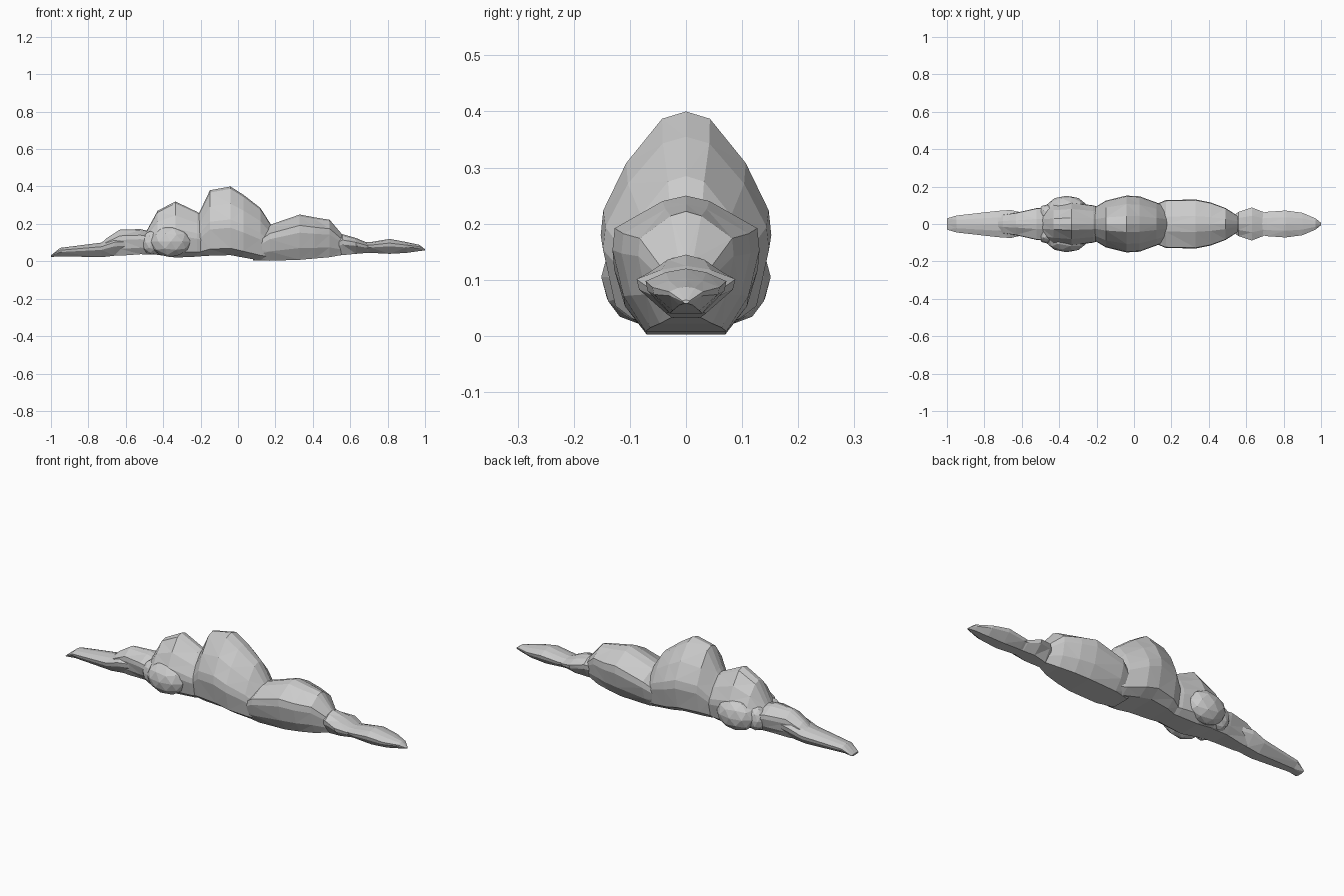
import bpy, bmesh
from mathutils import Vector

cube = bpy.data.objects.get("Cube")
if cube:
    bpy.data.objects.remove(cube)

mat = bpy.data.materials.new("cloud grey")
mat.use_nodes = True
grey = (0.6, 0.6, 0.6, 1)
mat.diffuse_color = grey
mat.node_tree.nodes["Principled BSDF"].inputs["Base Color"].default_value = grey

# Half cross-sections: (share of half width, share of height)
EGG = [(0, 1), (.28, .965), (.7, .75), (.97, .52), (1, .4), (.85, .1), (.52, 0)]
DOME = [(0, 1), (.32, .96), (.97, .76), (1, .6), (.85, .26), (.55, 0)]
WISP = [(0, 1), (.5, .92), (1, .72), (.95, .5), (.4, 0)]


def finish(bm, name):
    bmesh.ops.recalc_face_normals(bm, faces=bm.faces)
    mesh = bpy.data.meshes.new(name)
    bm.to_mesh(mesh)
    bm.free()
    mesh.materials.append(mat)
    obj = bpy.data.objects.new(name, mesh)
    bpy.context.collection.objects.link(obj)


def puff(name, half, stations):
    """Loft a mirrored section through stations of x, half width, bottom, top."""
    section = half + [(-y, z) for y, z in reversed(half) if y > 0]
    bm = bmesh.new()
    rings = [[bm.verts.new((x, y * w, lo + z * (hi - lo))) for y, z in section]
             for x, w, lo, hi in stations]
    n = len(section)
    for a, b in zip(rings, rings[1:]):
        for i in range(n):
            j = (i + 1) % n
            bm.faces.new((a[i], a[j], b[j], b[i]))
    bm.faces.new(rings[0])
    bm.faces.new(rings[-1])
    bmesh.ops.triangulate(bm, faces=bm.faces)
    finish(bm, name)


def side_puff(name, centre, size):
    """Faceted lump on the flank."""
    bm = bmesh.new()
    bmesh.ops.create_icosphere(bm, subdivisions=2, radius=1)
    for v in bm.verts:
        v.co = Vector(centre) + v.co * Vector(size)
    finish(bm, name)


# Main puffs, from the right end to the left end
puff("right_wisp", WISP, [
    (-1, .03, .023, .032), (-.95, .045, .027, .072), (-.73, .07, .022, .10),
    (-.66, .075, .03, .13), (-.55, .05, .04, .13)])
puff("right_small_puff", DOME, [
    (-.74, .03, .05, .09), (-.70, .05, .035, .125), (-.63, .06, .03, .17),
    (-.52, .085, .038, .172), (-.43, .09, .035, .15)])
puff("right_puff", EGG, [
    (-.49, .09, .04, .16), (-.43, .105, .035, .27), (-.335, .115, .02, .32),
    (-.22, .10, .025, .265), (-.12, .07, .035, .2)])
puff("middle_puff", EGG, [
    (-.24, .07, .05, .2), (-.2, .095, .027, .275), (-.15, .125, .03, .38),
    (-.04, .152, .033, .40), (.03, .148, .02, .355), (.12, .115, .004, .285),
    (.18, .09, .004, .19)])
puff("left_puff", DOME, [
    (.08, .09, .004, .11), (.17, .128, .003, .195), (.33, .131, .008, .25),
    (.41, .115, .015, .235), (.49, .085, .022, .222), (.56, .04, .035, .14)])
puff("left_small_puff", WISP, [
    (.51, .03, .03, .12), (.56, .065, .033, .145), (.63, .088, .04, .125),
    (.69, .065, .045, .10), (.73, .04, .05, .09)])
puff("left_wisp", WISP, [
    (.64, .05, .045, .1), (.71, .065, .045, .103), (.81, .072, .04, .12),
    (.90, .06, .045, .103), (.97, .03, .055, .088), (1, .006, .058, .064)])

# Lumps low on both flanks
for side, label in ((-1, "front"), (1, "back")):
    side_puff(label + "_side_puff", (-.36, side * .085, .105), (.11, .066, .083))
    side_puff(label + "_side_knob", (-.46, side * .06, .10), (.055, .045, .065))
